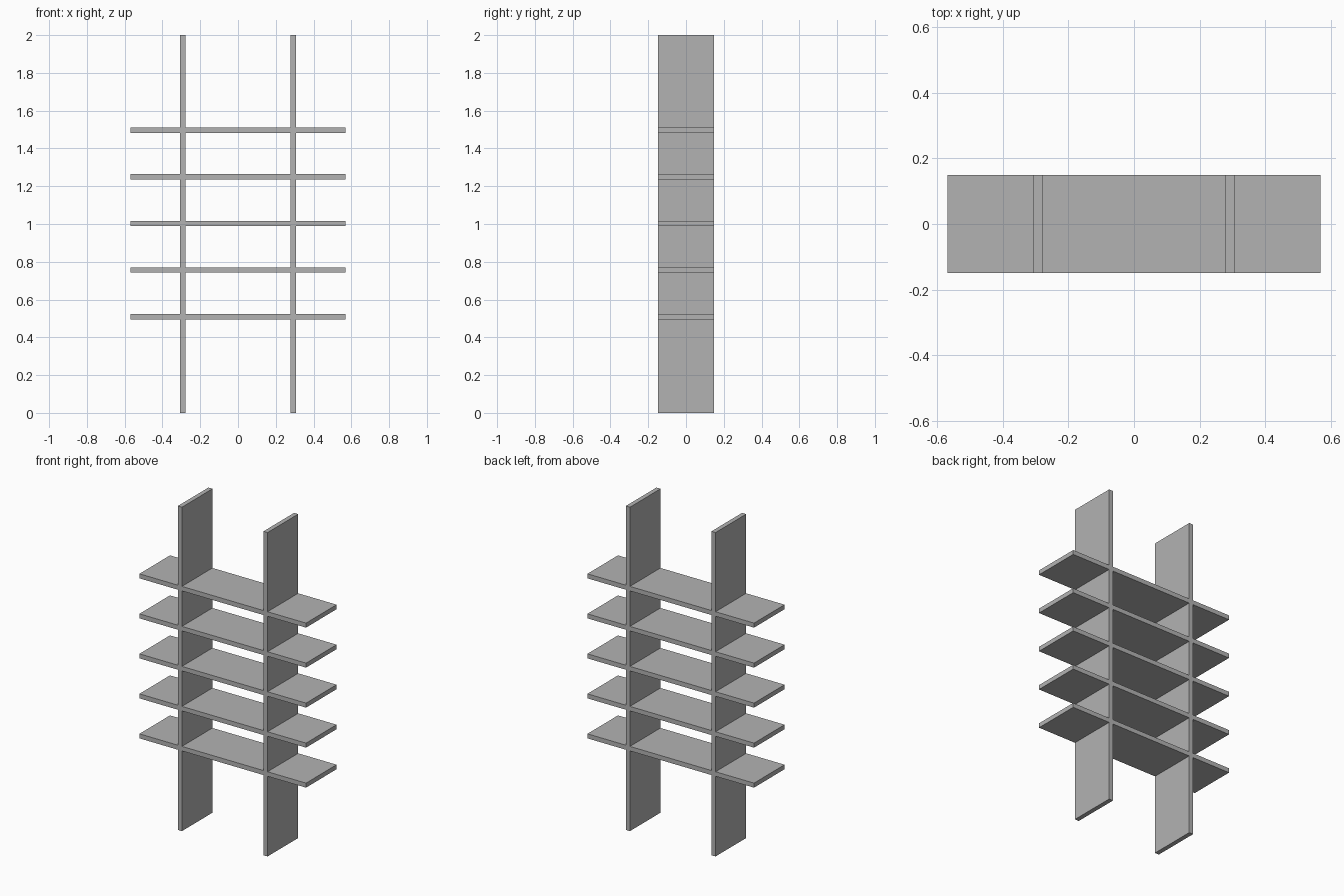
import bpy
import bmesh

if "Cube" in bpy.data.objects:
    bpy.data.objects.remove(bpy.data.objects["Cube"])

THICK = 0.028      # board thickness
HALF_W = 0.569     # half shelf width
HALF_D = 0.149     # half depth
HEIGHT = 2.0

# Board positions in the front plane
uprights = [-0.2925, 0.2925]
shelves = [0.509 + 0.247 * i for i in range(5)]


def cuts(start, centres, end):
    """Split a span at both faces of every board."""
    inner = [c + s * THICK / 2 for c in centres for s in (-1, 1)]
    return [start] + inner + [end]


xs = cuts(-HALF_W, uprights, HALF_W)
zs = cuts(0.0, shelves, HEIGHT)

# Front profile: keep grid cells lying in an upright or in a shelf
bm = bmesh.new()
grid = [[bm.verts.new((x, -HALF_D, z)) for z in zs] for x in xs]
for i in range(len(xs) - 1):
    for j in range(len(zs) - 1):
        if i % 2 or j % 2:
            bm.faces.new((grid[i][j], grid[i + 1][j],
                          grid[i + 1][j + 1], grid[i][j + 1]))
loose = [v for v in bm.verts if not v.link_faces]
bmesh.ops.delete(bm, geom=loose, context='VERTS')

# Extrude to full depth so interlocking boards form one solid
front = bm.faces[:]
result = bmesh.ops.extrude_face_region(bm, geom=front, use_keep_orig=True)
moved = [g for g in result["geom"] if isinstance(g, bmesh.types.BMVert)]
bmesh.ops.translate(bm, verts=moved, vec=(0, 2 * HALF_D, 0))
bmesh.ops.recalc_face_normals(bm, faces=bm.faces[:])

mesh = bpy.data.meshes.new("interlocking_shelves")
bm.to_mesh(mesh)
bm.free()

# Single grey finish
grey = bpy.data.materials.new("light_grey")
grey.diffuse_color = (0.45, 0.45, 0.45, 1.0)
grey.use_nodes = True
grey.node_tree.nodes["Principled BSDF"].inputs["Base Color"].default_value = grey.diffuse_color
mesh.materials.append(grey)

shelf_unit = bpy.data.objects.new("interlocking_shelves", mesh)
bpy.context.collection.objects.link(shelf_unit)
